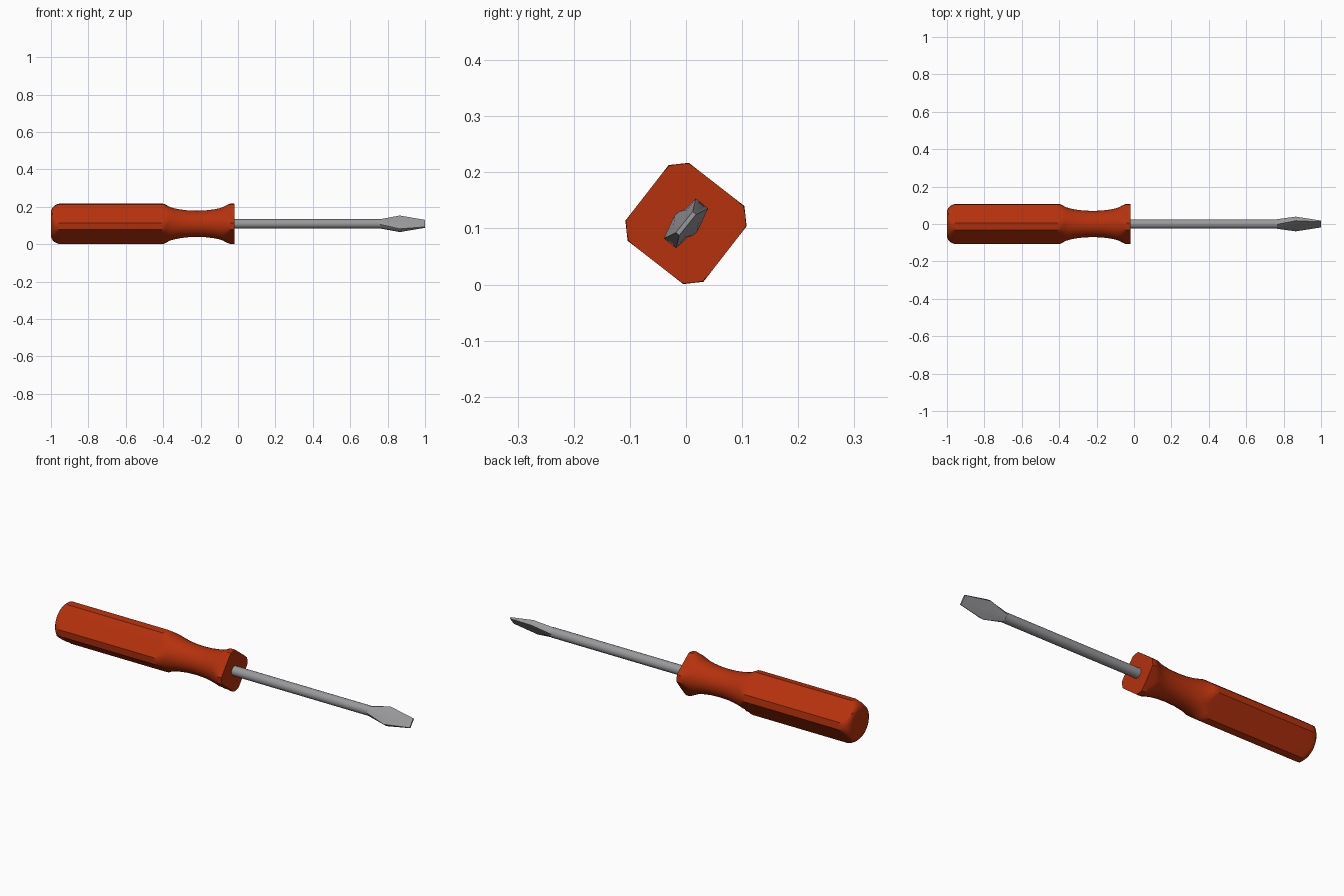
import bpy, bmesh, math

if "Cube" in bpy.data.objects:
    bpy.data.objects.remove(bpy.data.objects["Cube"])

CZ = 0.109  # height of the tool axis


def material(name, rgb):
    m = bpy.data.materials.new(name)
    m.diffuse_color = (*rgb, 1)
    m.use_nodes = True
    m.node_tree.nodes["Principled BSDF"].inputs["Base Color"].default_value = m.diffuse_color
    return m


def loft(name, rings, mat, angle):
    """Skin a list of (x, [(y, z), ...]) rings, capped at both ends."""
    bm = bmesh.new()
    loops = [[bm.verts.new((x, y, z + CZ)) for y, z in pts] for x, pts in rings]
    n = len(loops[0])
    for a, b in zip(loops, loops[1:]):
        for i in range(n):
            j = (i + 1) % n
            bm.faces.new((a[i], a[j], b[j], b[i]))
    bm.faces.new(loops[0])
    bm.faces.new(loops[-1])
    bmesh.ops.recalc_face_normals(bm, faces=bm.faces)
    me = bpy.data.meshes.new(name)
    bm.to_mesh(me)
    bm.free()
    me.materials.append(mat)
    ob = bpy.data.objects.new(name, me)
    bpy.context.collection.objects.link(ob)
    bpy.ops.object.select_all(action='DESELECT')
    ob.select_set(True)
    bpy.context.view_layer.objects.active = ob
    bpy.ops.object.shade_smooth_by_angle(angle=math.radians(angle))
    return ob


red = material("handle red", (0.46, 0.031, 0.004))
steel = material("steel grey", (0.32, 0.32, 0.335))

# Handle section: tilted square with chamfered corners, edges subdivided
corners = []
y1, z1, y2, z2 = 0.005, 0.108, 0.104, 0.031
for _ in range(4):
    corners += [(y1, z1), (y2, z2)]
    y1, z1, y2, z2 = z1, -y1, z2, -y2
section = []
for i, (ya, za) in enumerate(corners):
    yb, zb = corners[(i + 1) % 8]
    steps = 6 if i % 2 == 0 else 2
    for k in range(steps):
        t = k / steps
        section.append((ya + (yb - ya) * t, za + (zb - za) * t))


def handle_ring(r):
    """Section trimmed to a circle of radius r."""
    out = []
    for y, z in section:
        s = min(1, r / math.hypot(y, z))
        out.append((y * s, z * s))
    return out


# Handle: rounded butt, straight grip, round waist, front flange
profile = [(-0.94 - 0.06 * math.sin(a), 0.063 + 0.047 * math.cos(a))
           for a in [math.radians(90 - 15 * k) for k in range(7)]]
profile += [(-0.41, 0.11), (-0.395, 0.107), (-0.38, 0.099), (-0.365, 0.090),
            (-0.34, 0.083), (-0.31, 0.077), (-0.27, 0.072), (-0.22, 0.070),
            (-0.17, 0.072), (-0.13, 0.077), (-0.10, 0.083), (-0.08, 0.090),
            (-0.065, 0.098), (-0.05, 0.105), (-0.042, 0.11), (-0.027, 0.11),
            (-0.02, 0.107)]
loft("handle", [(x, handle_ring(r)) for x, r in profile], red, 35)

# Shaft and flat blade
N = 16
TILT = math.radians(51.2)


def shaft_ring(w, t, square):
    out = []
    for k in range(N):
        a = 2 * math.pi * k / N
        c, s = math.cos(a), math.sin(a)
        m = max(abs(c), abs(s)) if square else 1
        u, v = w * c / m, t * s / m
        out.append((u * math.cos(TILT) - v * math.sin(TILT),
                    u * math.sin(TILT) + v * math.cos(TILT)))
    return out


R = 0.025
loft("shaft", [(-0.05, shaft_ring(R, R, False)), (0.765, shaft_ring(R, R, False))], steel, 40)
loft("blade", [(0.76, shaft_ring(R, R, False)),
               (0.865, shaft_ring(0.0455, 0.014, True)),
               (1.0, shaft_ring(0.024, 0.004, True))], steel, 25)
